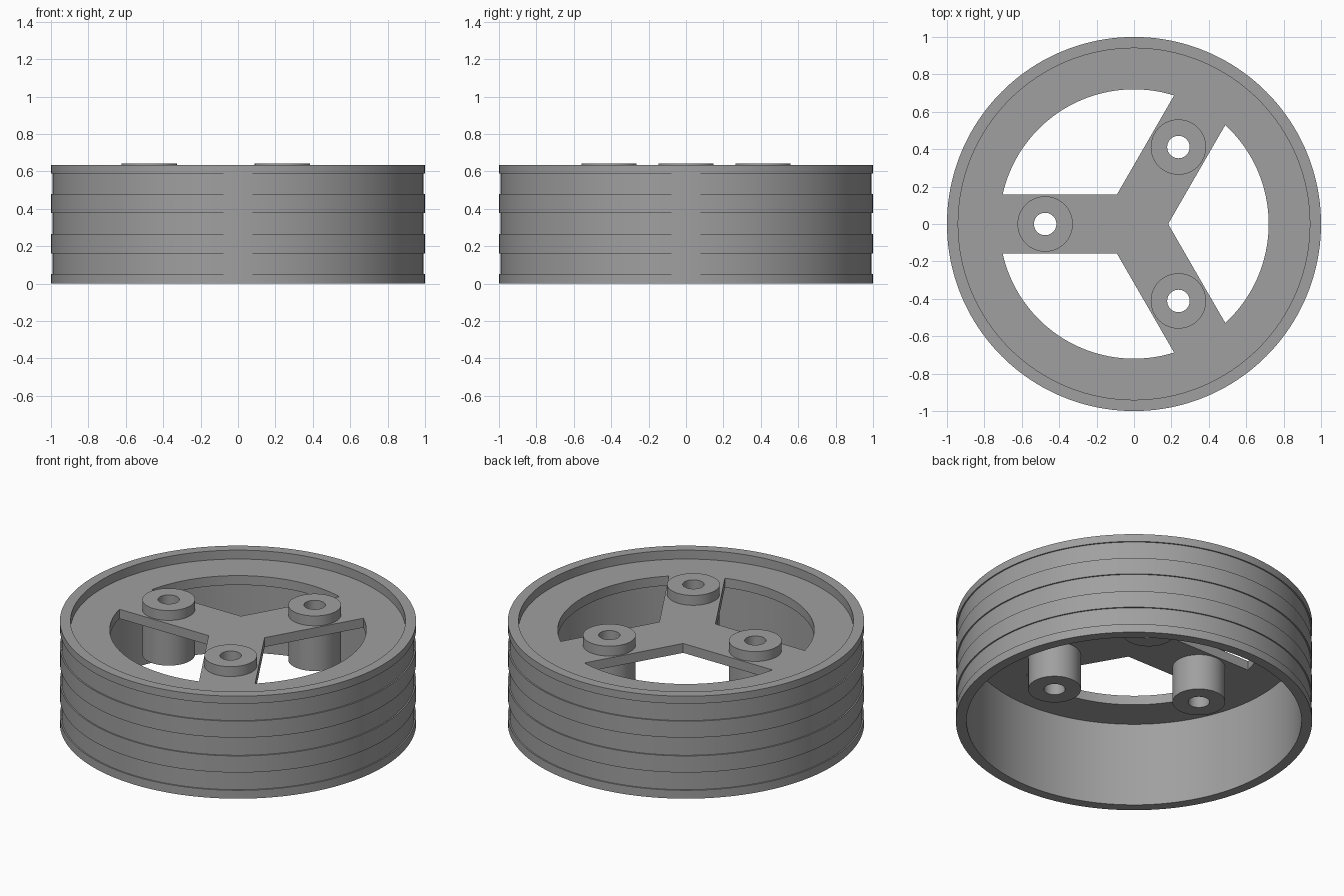
import bpy, bmesh, math
from math import sin, cos, radians, pi

if "Cube" in bpy.data.objects:
    bpy.data.objects.remove(bpy.data.objects["Cube"])

HEIGHT = 0.635
SPOKE_HALF = 0.158      # half width of a spoke
HOLE_R = 0.72           # outer radius of the windows
PLATE_BOTTOM, PLATE_TOP = 0.522, 0.58
BOSS_R, BORE_R, BOSS_DIST = 0.148, 0.06, 0.475
SPOKE_ANGLES = [radians(a) for a in (60, 180, 300)]

grey = bpy.data.materials.new("grey")
grey.diffuse_color = (0.35, 0.35, 0.35, 1)
grey.use_nodes = True
grey.node_tree.nodes["Principled BSDF"].inputs["Base Color"].default_value = grey.diffuse_color


def finish(name, bm):
    """Turn a bmesh into an object with smooth shading and sharp edges."""
    bmesh.ops.recalc_face_normals(bm, faces=bm.faces)
    mesh = bpy.data.meshes.new(name)
    bm.to_mesh(mesh)
    bm.free()
    mesh.materials.append(grey)
    obj = bpy.data.objects.new(name, mesh)
    bpy.context.collection.objects.link(obj)
    smooth(mesh)
    return obj


def smooth(mesh):
    for p in mesh.polygons:
        p.use_smooth = True
    mesh.set_sharp_from_angle(angle=radians(30))


def revolve(name, profile, segments, centre=(0, 0)):
    """Spin a closed (radius, z) profile around a vertical axis."""
    bm = bmesh.new()
    rings = []
    for i in range(segments):
        a = 2 * pi * i / segments
        rings.append([bm.verts.new((centre[0] + r * cos(a), centre[1] + r * sin(a), z))
                      for r, z in profile])
    n = len(profile)
    for i in range(segments):
        a, b = rings[i], rings[(i + 1) % segments]
        for j in range(n):
            k = (j + 1) % n
            bm.faces.new((a[j], b[j], b[k], a[k]))
    return finish(name, bm)


def add_prism(bm, outline, z0, z1):
    """Extrude a flat outline from z0 to z1."""
    low = [bm.verts.new((x, y, z0)) for x, y in outline]
    high = [bm.verts.new((x, y, z1)) for x, y in outline]
    bm.faces.new(low[::-1])
    bm.faces.new(high)
    for i in range(len(outline)):
        j = (i + 1) % len(outline)
        bm.faces.new((low[i], low[j], high[j], high[i]))


def circle(r, n, cx=0, cy=0):
    return [(cx + r * cos(2 * pi * i / n), cy + r * sin(2 * pi * i / n)) for i in range(n)]


# Rim barrel with three shallow grooves around the outside
outer = [(1, 0)]
for z0, z1 in ((0.052, 0.162), (0.265, 0.378), (0.48, 0.588)):
    outer += [(1, z0), (0.992, z0), (0.992, z1), (1, z1)]
outer += [(1, HEIGHT), (0.94, HEIGHT), (0.94, 0)]
revolve("rim_barrel", outer, 160)

# Spoke plate: a disc cut by three windows and three bores
bm = bmesh.new()
add_prism(bm, circle(0.95, 160), PLATE_BOTTOM, PLATE_TOP)
plate = finish("spoke_plate", bm)

bm = bmesh.new()
corner = math.asin(SPOKE_HALF / HOLE_R)
for a in SPOKE_ANGLES:
    start, end = a + corner, a + radians(120) - corner
    mid = a + radians(60)
    tip = SPOKE_HALF / sin(radians(60))
    window = [(tip * cos(mid), tip * sin(mid))]
    for i in range(41):
        t = start + (end - start) * i / 40
        window.append((HOLE_R * cos(t), HOLE_R * sin(t)))
    add_prism(bm, window, 0.4, 0.7)
    add_prism(bm, circle(0.1, 32, BOSS_DIST * cos(a), BOSS_DIST * sin(a)), 0.4, 0.7)
cutter = finish("plate_cutter", bm)
cutter.hide_render = True

cut = plate.modifiers.new("windows", 'BOOLEAN')
cut.operation = 'DIFFERENCE'
cut.solver = 'EXACT'
cut.object = cutter
bpy.context.view_layer.objects.active = plate
plate.select_set(True)
bpy.ops.object.modifier_apply(modifier=cut.name)
bpy.data.objects.remove(cutter)
smooth(plate.data)

# Hollow bolt bosses, one on each spoke
tube = [(BOSS_R, 0.30), (BOSS_R, 0.641), (BORE_R, 0.641), (BORE_R, 0.30)]
for i, a in enumerate(SPOKE_ANGLES):
    revolve(f"bolt_boss_{i + 1}", tube, 64, (BOSS_DIST * cos(a), BOSS_DIST * sin(a)))
